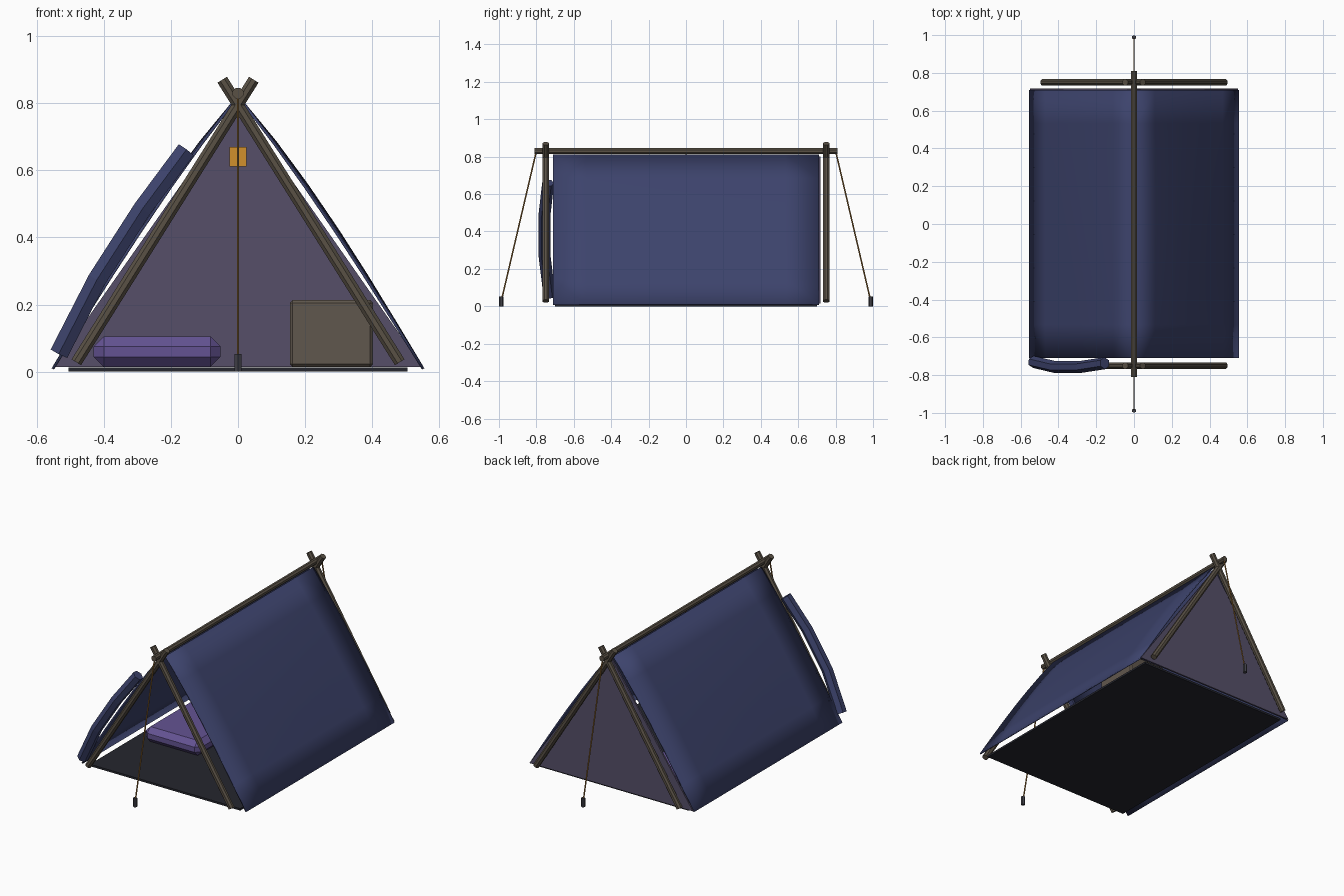
import bpy, bmesh, math
from mathutils import Vector

if "Cube" in bpy.data.objects:
    bpy.data.objects.remove(bpy.data.objects["Cube"])


def material(name, rgb):
    m = bpy.data.materials.new(name)
    m.use_nodes = True
    m.diffuse_color = (*rgb, 1)
    bsdf = next(n for n in m.node_tree.nodes if n.type == "BSDF_PRINCIPLED")
    bsdf.inputs["Base Color"].default_value = (*rgb, 1)
    bsdf.inputs["Roughness"].default_value = 0.9
    return m


CANVAS = material("navy canvas", (0.046, 0.056, 0.150))
WALL = material("mauve canvas", (0.092, 0.078, 0.138))
WOOD = material("weathered wood", (0.100, 0.082, 0.060))
SHEET = material("dark groundsheet", (0.018, 0.019, 0.027))
BAG = material("purple bedding", (0.127, 0.086, 0.290))
CRATE = material("crate brown", (0.118, 0.096, 0.074))
ROPE = material("tan rope", (0.330, 0.160, 0.035))
GLOW = material("lantern amber", (0.640, 0.280, 0.025))
IRON = material("peg iron", (0.050, 0.050, 0.062))


def finish(name, bm, mat):
    bmesh.ops.recalc_face_normals(bm, faces=bm.faces)
    me = bpy.data.meshes.new(name)
    bm.to_mesh(me)
    bm.free()
    me.materials.append(mat)
    ob = bpy.data.objects.new(name, me)
    bpy.context.collection.objects.link(ob)
    return ob


def tube(name, points, radius, sides, mat):
    """Closed tube swept along a list of points."""
    pts = [Vector(p) for p in points]
    bm = bmesh.new()
    rings = []
    for i, p in enumerate(pts):
        d = (pts[min(i + 1, len(pts) - 1)] - pts[max(i - 1, 0)]).normalized()
        ref = Vector((0, 1, 0)) if abs(d.y) < 0.8 else Vector((1, 0, 0))
        u = d.cross(ref).normalized()
        v = d.cross(u)
        angles = [math.tau * (k + 0.5) / sides for k in range(sides)]
        rings.append([bm.verts.new(p + radius * (u * math.cos(a) + v * math.sin(a)))
                      for a in angles])
    for a, b in zip(rings, rings[1:]):
        for k in range(sides):
            j = (k + 1) % sides
            bm.faces.new((a[k], a[j], b[j], b[k]))
    bm.faces.new(rings[0])
    bm.faces.new(rings[-1])
    return finish(name, bm, mat)


def box(name, low, high, mat, bevel=0):
    lo, hi = Vector(low), Vector(high)
    bm = bmesh.new()
    bmesh.ops.create_cube(bm, size=1)
    for v in bm.verts:
        v.co = (lo + hi) / 2 + v.co * (hi - lo)
    if bevel:
        bmesh.ops.bevel(bm, geom=bm.edges[:], offset=bevel, segments=1,
                        affect="EDGES", profile=0.5)
    return finish(name, bm, mat)


def roof_panel(name, side):
    """Sloping canvas that billows slightly outward."""
    rows, cols = 6, 8
    top, foot = Vector((0.008, 0, 0.81)), Vector((0.552, 0, 0.008))
    out = Vector((0.8, 0, 0.55)).normalized()
    bm = bmesh.new()
    grid = []
    for i in range(rows + 1):
        t = i / rows
        row = []
        for j in range(cols + 1):
            s = j / cols
            swell = math.sin(math.pi * t ** 0.8) * (0.014 + 0.008 * math.sin(math.pi * s))
            p = top.lerp(foot, t) + out * swell
            row.append(bm.verts.new((side * p.x, -0.71 + 1.42 * s, p.z)))
        grid.append(row)
    for a, b in zip(grid, grid[1:]):
        for j in range(cols):
            bm.faces.new((a[j], a[j + 1], b[j + 1], b[j]))
    ob = finish(name, bm, CANVAS)
    mod = ob.modifiers.new("cloth thickness", "SOLIDIFY")
    mod.thickness = 0.008
    mod.offset = 0
    for f in ob.data.polygons:
        f.use_smooth = True


# Canvas: two roof slopes, the back wall and the groundsheet
for label, side in (("left", 1), ("right", -1)):
    roof_panel(label + "_roof_panel", side)

bm = bmesh.new()
wall = bm.faces.new([bm.verts.new((x, 0.708, z))
                     for x, z in ((-0.55, 0.014), (0.55, 0.014), (0, 0.80))])
extruded = bmesh.ops.extrude_face_region(bm, geom=[wall])
bmesh.ops.translate(bm, vec=(0, 0.01, 0),
                    verts=[g for g in extruded["geom"] if isinstance(g, bmesh.types.BMVert)])
finish("back_wall", bm, WALL)
box("groundsheet", (-0.505, -0.70, 0), (0.505, 0.70, 0.012), SHEET)

# Rolled door flap tied back along the right front edge
tube("rolled_door_flap",
     [(-0.155, -0.737, 0.66), (-0.285, -0.757, 0.485),
      (-0.42, -0.757, 0.275), (-0.533, -0.730, 0.055)], 0.032, 6, CANVAS)

# Frame: crossed poles at each end, joined by the ridge pole
for end, y in (("front", -0.75), ("back", 0.75)):
    for label, side in (("left", 1), ("right", -1)):
        tube(f"{end}_{label}_pole",
             [(side * 0.482, y, 0.028), (side * -0.047, y, 0.87)], 0.018, 8, WOOD)
    # Guy rope and its peg
    s = math.copysign(1, y)
    tube(end + "_guy_rope", [(0, s * 0.80, 0.83), (0, s * 0.986, 0.035)], 0.004, 6, ROPE)
    tube(end + "_peg", [(0, s * 0.988, 0), (0, s * 0.988, 0.052)], 0.012, 6, IRON)
tube("ridge_pole", [(0, -0.81, 0.83), (0, 0.81, 0.83)], 0.017, 8, WOOD)

# Contents: bedding, crate and hanging lantern
box("sleeping_bag", (-0.43, -0.30, 0.014), (-0.052, 0.50, 0.105), BAG, 0.03)
box("crate", (0.155, 0.18, 0.014), (0.402, 0.45, 0.213), CRATE, 0.008)
box("lantern", (-0.025, -0.025, 0.612), (0.025, 0.025, 0.67), GLOW)
tube("lantern_cord", [(0, 0, 0.665), (0, 0, 0.825)], 0.003, 6, ROPE)
